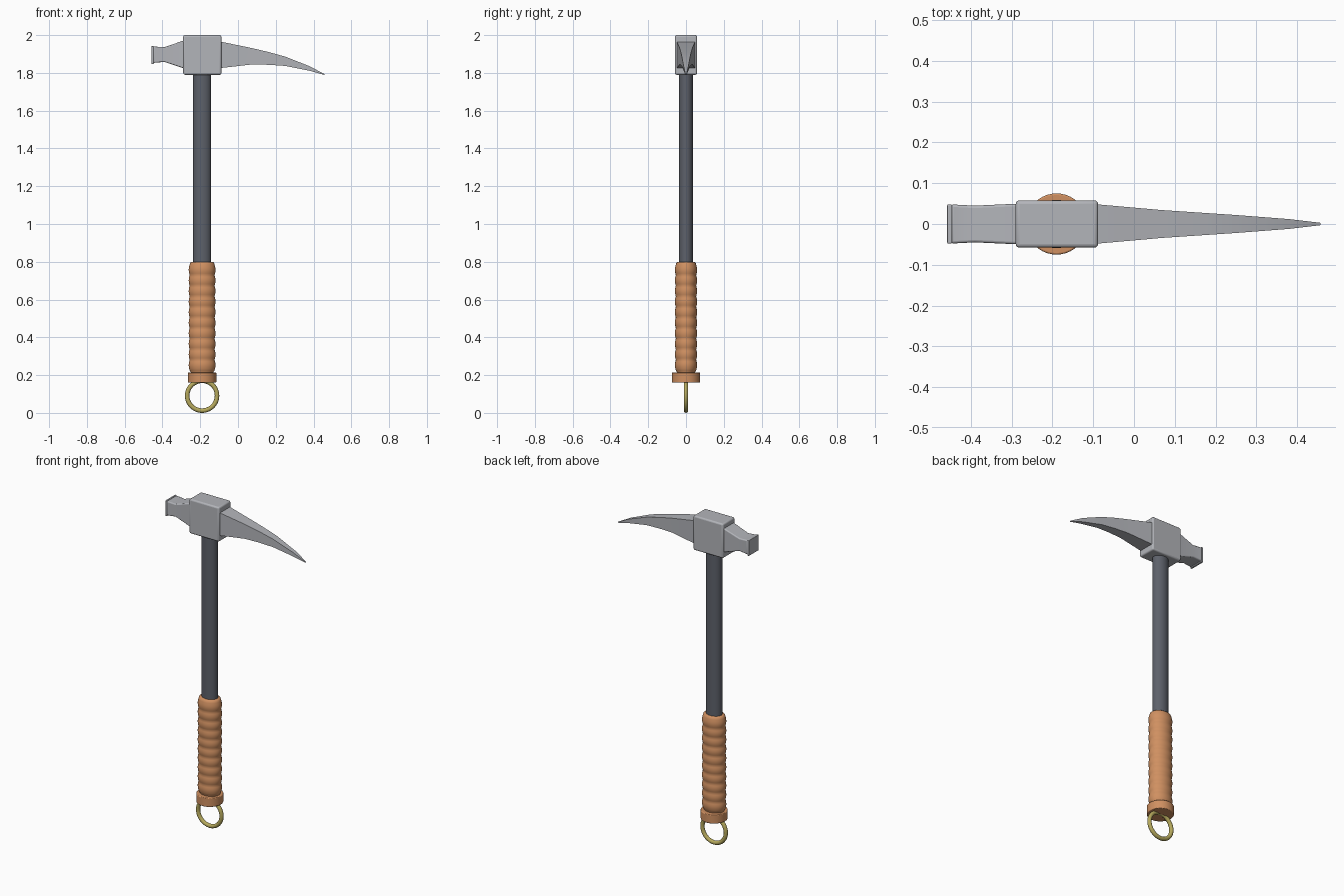
import bpy, bmesh
from math import sin, cos, pi, radians

cube = bpy.data.objects.get("Cube")
if cube:
    bpy.data.objects.remove(cube, do_unlink=True)

AXIS = -0.19  # x position of the handle


def material(name, rgb):
    m = bpy.data.materials.new(name)
    m.use_nodes = True
    m.diffuse_color = (*rgb, 1)
    m.node_tree.nodes["Principled BSDF"].inputs["Base Color"].default_value = (*rgb, 1)
    return m


steel = material("steel grey", (0.45, 0.46, 0.49))
dark = material("dark grey shaft", (0.11, 0.12, 0.145))
leather = material("tan leather", (0.63, 0.28, 0.12))
brass = material("brass", (0.47, 0.40, 0.11))


def loft(name, rings, mat, bevel=0.0, angle=35):
    """Skin a list of equal-length point loops and cap both ends."""
    bm = bmesh.new()
    loops = [[bm.verts.new(p) for p in ring] for ring in rings]
    n = len(loops[0])
    for a, b in zip(loops, loops[1:]):
        for i in range(n):
            j = (i + 1) % n
            bm.faces.new((a[i], a[j], b[j], b[i]))
    bm.faces.new(loops[0])
    bm.faces.new(loops[-1])
    bmesh.ops.recalc_face_normals(bm, faces=bm.faces)
    mesh = bpy.data.meshes.new(name)
    bm.to_mesh(mesh)
    bm.free()
    mesh.materials.append(mat)
    obj = bpy.data.objects.new(name, mesh)
    bpy.context.collection.objects.link(obj)
    if bevel:
        mod = obj.modifiers.new("soft edges", "BEVEL")
        mod.width, mod.segments = bevel, 3
        mod.limit_method, mod.angle_limit = "ANGLE", radians(40)
    bpy.ops.object.select_all(action="DESELECT")
    obj.select_set(True)
    bpy.context.view_layer.objects.active = obj
    bpy.ops.object.shade_smooth_by_angle(angle=radians(angle))
    return obj


def oval(z, rx, ry, n=40):
    return [(AXIS + rx * cos(2 * pi * i / n), ry * sin(2 * pi * i / n), z) for i in range(n)]


def section(x, low, high, half):
    """Rectangular cross-section of the head at x."""
    return [(x, -half, low), (x, half, low), (x, half, high), (x, -half, high)]


# Head: central block, hammer neck and hammer face
loft("head_block", [section(x, 1.79, 2.0, 0.058) for x in (-0.29, -0.088)], steel, 0.009)
loft("hammer_neck", [section(-0.28, 1.822, 1.974, 0.05), section(-0.39, 1.858, 1.936, 0.045),
                     section(-0.449, 1.853, 1.94, 0.048)], steel, 0.006)
loft("hammer_face", [section(x, 1.847, 1.942, 0.048) for x in (-0.458, -0.446)], steel, 0.003)

# Curved pick tapering to a point
loft("pick", [section(-0.10, 1.825, 1.967, 0.049), section(0.07, 1.844, 1.932, 0.034),
              section(0.16, 1.843, 1.911, 0.028), section(0.25, 1.837, 1.886, 0.022),
              section(0.38, 1.811, 1.835, 0.012), section(0.457, 1.789, 1.794, 0.003)],
     steel, angle=20)

# Oval shaft
loft("shaft", [oval(z, 0.048, 0.038) for z in (0.70, 1.80)], dark)

# Grip with shallow ridges and rounded ends
BASE, TOP, RIDGES, STEPS = 0.225, 0.785, 10, 6
rings = [oval(0.20, 0.060, 0.048), oval(0.216, 0.060, 0.048)]
for k in range(RIDGES * STEPS + 1):
    t = k / STEPS
    swell = 0.005 * abs(sin(pi * t))
    rings.append(oval(BASE + (TOP - BASE) * t / RIDGES, 0.066 + swell, 0.054 + swell))
rings += [oval(0.795, 0.063, 0.051), oval(0.80, 0.056, 0.044)]
loft("grip", rings, leather, angle=60)

# Round pommel collar
loft("pommel_collar", [oval(z, 0.075, 0.075) for z in (0.16, 0.214)], leather, 0.004)

# Hanging ring
bpy.ops.mesh.primitive_torus_add(major_radius=0.079, minor_radius=0.012, major_segments=48,
                                 minor_segments=14, location=(AXIS, 0, 0.091),
                                 rotation=(pi / 2, 0, 0))
ring = bpy.context.object
ring.name = "hanging_ring"
ring.data.materials.append(brass)
bpy.ops.object.shade_smooth()
